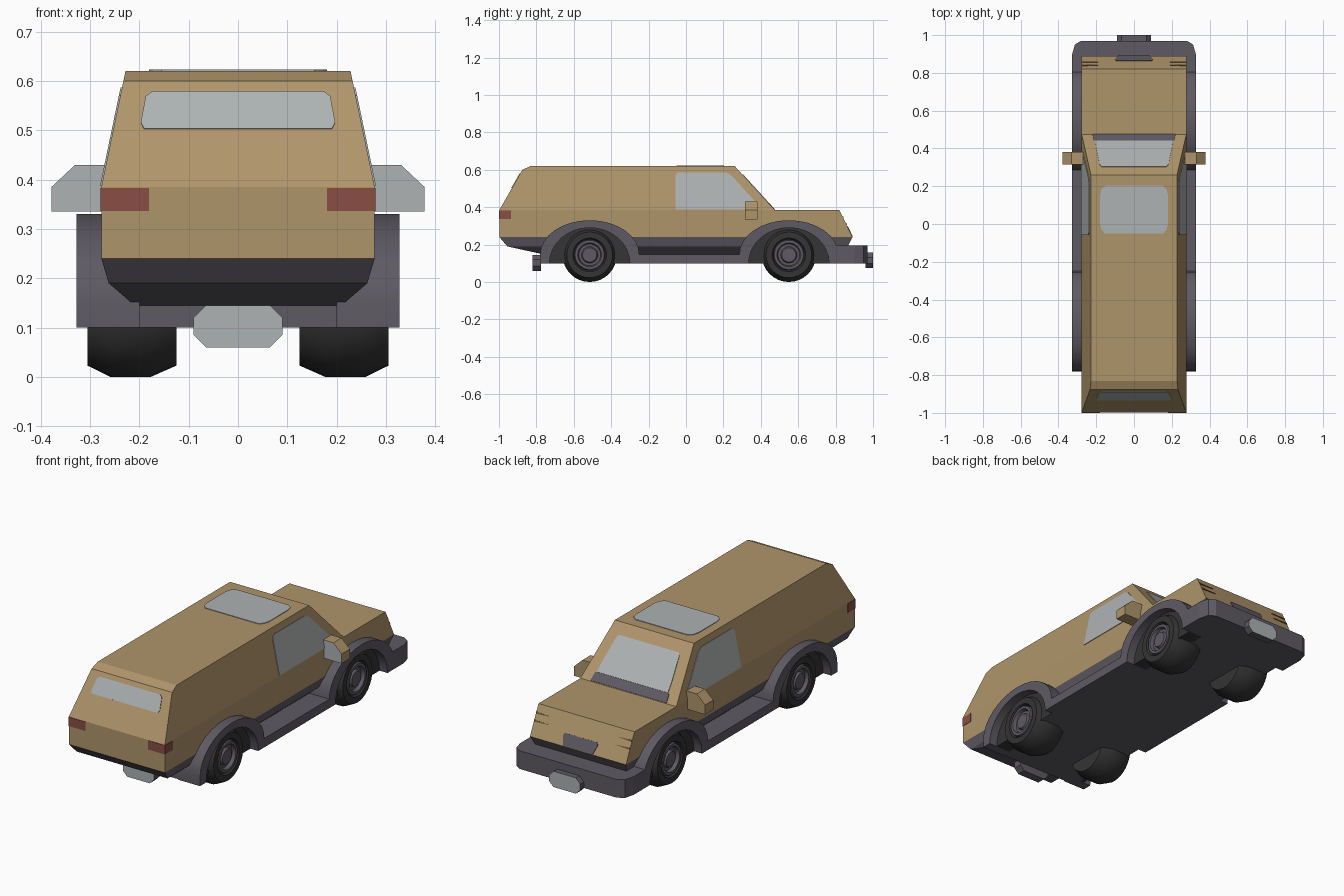
import bpy, bmesh, math
from mathutils import Vector

if "Cube" in bpy.data.objects:
    bpy.data.objects.remove(bpy.data.objects["Cube"])


def material(name, rgb):
    m = bpy.data.materials.new(name)
    m.diffuse_color = (*rgb, 1)
    m.use_nodes = True
    m.node_tree.nodes["Principled BSDF"].inputs["Base Color"].default_value = m.diffuse_color
    return m


TAN = material("tan paint", (0.43, 0.30, 0.145))
GREY = material("grey trim", (0.112, 0.102, 0.124))
GLASS = material("pale glass", (0.42, 0.445, 0.445))
RED = material("red lamp", (0.25, 0.075, 0.06))
RUBBER = material("black rubber", (0.035, 0.035, 0.035))
BROWN = material("brown slit", (0.16, 0.10, 0.05))


def finish(name, bm, mats, smooth=False):
    bmesh.ops.recalc_face_normals(bm, faces=bm.faces)
    me = bpy.data.meshes.new(name)
    bm.to_mesh(me)
    bm.free()
    for m in mats:
        me.materials.append(m)
    if smooth:
        me.shade_smooth()
        me.set_sharp_from_angle(angle=math.radians(28))
    ob = bpy.data.objects.new(name, me)
    bpy.context.collection.objects.link(ob)
    return ob


def prism_bm(pts, axis, a, b):
    """Extrude a 2D outline along an axis from a to b."""
    place = {"x": lambda u, v: (a, u, v), "y": lambda u, v: (u, a, v),
             "z": lambda u, v: (u, v, a)}[axis]
    bm = bmesh.new()
    f = bm.faces.new([bm.verts.new(place(u, v)) for u, v in pts])
    r = bmesh.ops.extrude_face_region(bm, geom=[f])
    move = Vector([(b - a) if c == axis else 0 for c in "xyz"])
    bmesh.ops.translate(bm, vec=move, verts=[g for g in r["geom"] if isinstance(g, bmesh.types.BMVert)])
    bmesh.ops.recalc_face_normals(bm, faces=bm.faces)
    return bm


def prism(name, pts, axis, a, b, mat, smooth=False, face_dir=None, face_mat=None):
    bm = prism_bm(pts, axis, a, b)
    mats = [mat]
    if face_dir:
        mats.append(face_mat)
        for f in bm.faces:
            if f.normal.dot(Vector(face_dir)) > 0.9:
                f.material_index = 1
    return finish(name, bm, mats, smooth)


def plate(name, pts, mat, t=0.003):
    """Thin painted panel straddling a body surface."""
    bm = bmesh.new()
    f = bm.faces.new([bm.verts.new(p) for p in pts])
    f.normal_update()
    n = f.normal.copy()
    bmesh.ops.translate(bm, vec=-n * t, verts=bm.verts)
    r = bmesh.ops.extrude_face_region(bm, geom=[f])
    bmesh.ops.translate(bm, vec=n * 2 * t, verts=[g for g in r["geom"] if isinstance(g, bmesh.types.BMVert)])
    return finish(name, bm, [mat])


def arch(cy, z0, w, h, n=16):
    return [(cy - w * math.cos(math.pi * i / n), z0 + h * math.sin(math.pi * i / n)) for i in range(n + 1)]


def octagon(w, z0, z1, c):
    return [(-w, z0 + c), (-w + c, z0), (w - c, z0), (w, z0 + c),
            (w, z1 - c), (w - c, z1), (-w + c, z1), (-w, z1 - c)]


# Upper body: side profile extruded, then narrowed above the belt line
BELT, ROOF, HALF, TOP = 0.385, 0.62, 0.277, 0.228


def side_x(z):
    return HALF - (HALF - TOP) * max(0, z - BELT) / (ROOF - BELT)


bm = prism_bm([(-0.998, 0.24), (-0.998, BELT), (-0.875, 0.6), (-0.83, ROOF), (0.26, ROOF),
               (0.475, BELT), (0.82, BELT), (0.89, 0.24)], "x", -HALF, HALF)
bmesh.ops.bisect_plane(bm, geom=bm.verts[:] + bm.edges[:] + bm.faces[:],
                       plane_co=(0, 0, BELT), plane_no=(0, 0, 1), dist=1e-5)
for v in bm.verts:
    v.co.x = math.copysign(side_x(v.co.z), v.co.x)
finish("body", bm, [TAN])

# Lower body shell tucking inward
bm = bmesh.new()
for z, x, y0, y1 in [(0.24, HALF, -0.998, 0.89), (0.19, 0.262, -0.955, 0.865), (0.145, 0.21, -0.75, 0.8)]:
    for sx in (-x, x):
        for y in (y0, y1):
            bm.verts.new((sx, y, z))
bmesh.ops.convex_hull(bm, input=bm.verts[:])
bmesh.ops.dissolve_limit(bm, angle_limit=0.02, verts=bm.verts[:], edges=bm.edges[:])
finish("lower_body", bm, [GREY])

# Chassis floor and front bumper
prism("floor", [(-0.28, -0.775), (0.28, -0.775), (0.28, 0.82), (-0.28, 0.82)], "z", 0.1, 0.145, GREY)
prism("front_bumper", [(-0.327, 0.79), (-0.327, 0.9), (-0.313, 0.95), (-0.28, 0.97),
                       (0.28, 0.97), (0.313, 0.95), (0.327, 0.9), (0.327, 0.79)], "z", 0.1, 0.195, GREY)

# Fender strips with wheel arches, arch liners and wheels
AXLES = (-0.515, 0.55)
outline = [(-0.78, 0.1)]
for cy in AXLES:
    outline += arch(cy, 0.147, 0.265, 0.183)
outline += [(0.815, 0.1)]
for cy in reversed(AXLES):
    outline += reversed(arch(cy, 0.1, 0.215, 0.19))

# Wheel cross-section: (x offset, radius)
TYRE = [(0.125, 0.0), (0.125, 0.122), (0.177, 0.145), (0.258, 0.145), (0.305, 0.122), (0.305, 0.09), (0.29, 0.082)]
HUB = [(0.29, 0.082), (0.303, 0.078), (0.303, 0.064), (0.285, 0.058), (0.285, 0.044), (0.298, 0.038), (0.298, 0.0)]


def wheel(name, s, cy, n=32):
    bm = bmesh.new()
    prof = TYRE + HUB[1:]
    rings = []
    for x, r in prof:
        if r == 0:
            rings.append([bm.verts.new((s * x, cy, 0.145))] * n)
        else:
            rings.append([bm.verts.new((s * x, cy + r * math.cos(2 * math.pi * i / n),
                                        0.145 + r * math.sin(2 * math.pi * i / n))) for i in range(n)])
    for k in range(len(rings) - 1):
        for i in range(n):
            j = (i + 1) % n
            loop = dict.fromkeys((rings[k][i], rings[k][j], rings[k + 1][j], rings[k + 1][i]))
            f = bm.faces.new(list(loop))
            f.material_index = 1 if k >= len(TYRE) - 1 else 0
    finish(name, bm, [RUBBER, GREY], True)


for s, side in ((-1, "left"), (1, "right")):
    prism(side + "_fender", outline, "x", s * 0.2, s * 0.327, GREY, True)
    for cy, end in zip(AXLES, ("rear", "front")):
        prism(f"{side}_{end}_arch_liner", arch(cy, 0.1, 0.216, 0.191), "x", s * 0.2, s * 0.281, RUBBER)
        wheel(f"{side}_{end}_wheel", s, cy)
    # Door mirror with glass on the rear face
    prism(side + "_mirror", [(s * x, z) for x, z in
          [(0.26, 0.335), (0.378, 0.335), (0.378, 0.385), (0.33, 0.43), (0.26, 0.43)]],
          "y", 0.315, 0.382, TAN, face_dir=(0, -1, 0), face_mat=GLASS)
    # Side window
    plate(side + "_window", [(s * side_x(z), y, z) for y, z in
          [(-0.057, 0.387), (-0.057, 0.57), (-0.042, 0.586), (0.21, 0.586), (0.24, 0.572),
           (0.37, 0.43), (0.37, 0.387)]], GLASS)
    # Tail lamp wrapping the rear corner
    x0, x1 = sorted((s * 0.18, s * 0.279))
    prism(side + "_tail_lamp", [(x0, -1.0), (x1, -1.0), (x1, -0.935), (x0, -0.935)], "z", 0.336, 0.383, RED)
    # Headlamp slits on the nose
    for k, z in enumerate((0.345, 0.31)):
        plate(f"{side}_headlamp_slit_{k}", [(s * x, 0.82 + 0.07 * (BELT - h) / 0.145, h) for x, h in
              [(0.19, z), (0.276, z - 0.005), (0.276, z + 0.005)]], BROWN)

# Windscreen, cowl strip, rear window, sunroof and grille
def screen(y):
    return ROOF - (ROOF - BELT) * (y - 0.26) / 0.215


def mirrored(pts):
    return pts + [(-a, b) for a, b in reversed(pts)]


plate("windscreen", [(x, y, screen(y)) for x, y in
      mirrored([(0.205, 0.44), (0.2, 0.4), (0.182, 0.315), (0.172, 0.303)])], GLASS)
plate("cowl", [(x, y, screen(y)) for x, y in mirrored([(0.22, 0.473), (0.212, 0.441)])], GREY)
plate("rear_window", [(x, -0.998 + 0.123 * (z - BELT) / 0.215, z) for x, z in
      mirrored([(0.19, 0.502), (0.197, 0.515), (0.187, 0.568), (0.173, 0.578)])], GLASS)
plate("sunroof", [(x, y, ROOF) for x, y in
      mirrored([(0.155, -0.05), (0.172, -0.03), (0.18, 0.0), (0.18, 0.15), (0.172, 0.185), (0.15, 0.203)])], GLASS)
plate("grille", [(x, 0.82 + 0.07 * (BELT - z) / 0.145, z) for x, z in
      mirrored([(0.085, 0.242), (0.1, 0.285), (0.093, 0.297)])], GREY)

# Number plates, front and rear, with pale faces
prism("rear_plate", octagon(0.09, 0.06, 0.145, 0.025), "y", -0.82, -0.775, GREY,
      face_dir=(0, -1, 0), face_mat=GLASS)
prism("front_plate", octagon(0.09, 0.075, 0.157, 0.025), "y", 0.96, 1.0, GREY,
      face_dir=(0, 1, 0), face_mat=GLASS)
